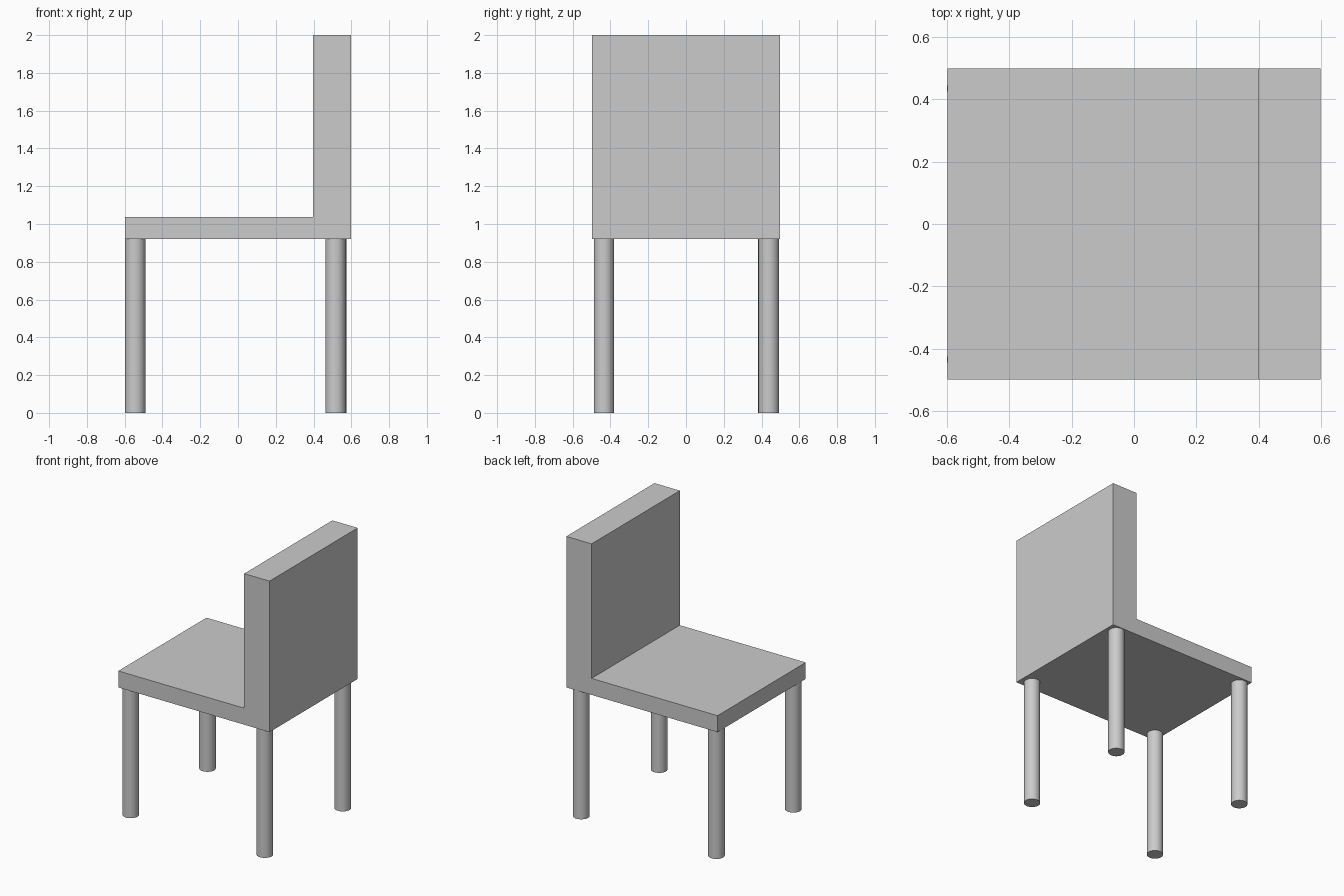
import bpy, bmesh

if "Cube" in bpy.data.objects:
    bpy.data.objects.remove(bpy.data.objects["Cube"])

# Seat and backrest: one L-shaped profile extruded along y
W = 0.498
profile = [(-0.598, 0.92), (0.598, 0.92), (0.598, 2.0),
           (0.398, 2.0), (0.398, 1.038), (-0.598, 1.038)]
bm = bmesh.new()
face = bm.faces.new([bm.verts.new((x, -W, z)) for x, z in profile])
ext = bmesh.ops.extrude_face_region(bm, geom=[face])
verts = [v for v in ext["geom"] if isinstance(v, bmesh.types.BMVert)]
bmesh.ops.translate(bm, verts=verts, vec=(0, 2 * W, 0))
bmesh.ops.recalc_face_normals(bm, faces=bm.faces)
mesh = bpy.data.meshes.new("seat_and_back")
bm.to_mesh(mesh)
bm.free()
bpy.context.collection.objects.link(bpy.data.objects.new("seat_and_back", mesh))

# Four round legs
LEG_H, LEG_R = 0.92, 0.054
legs = {
    "seat_front_leg_a": (-0.545, -0.434),
    "seat_front_leg_b": (-0.545, 0.434),
    "backrest_leg_a": (0.516, -0.434),
    "backrest_leg_b": (0.521, 0.439),
}
for name, (x, y) in legs.items():
    bpy.ops.mesh.primitive_cylinder_add(vertices=32, radius=LEG_R, depth=LEG_H,
                                        location=(x, y, LEG_H / 2))
    bpy.context.object.name = name
    bpy.ops.object.shade_smooth_by_angle()
